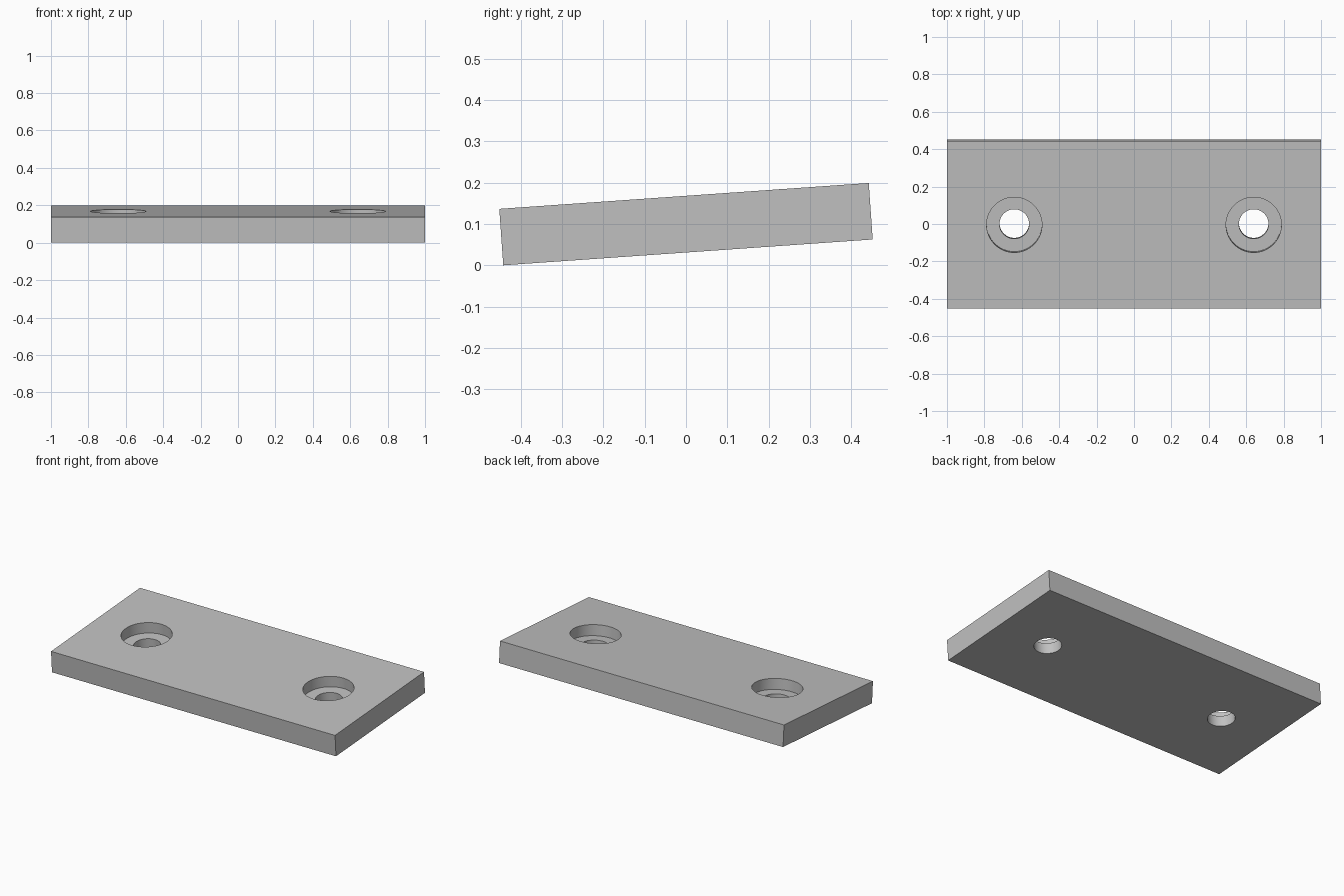
import bpy
import math
from mathutils import Matrix

default = bpy.data.objects.get("Cube")
if default:
    bpy.data.objects.remove(default, do_unlink=True)

LENGTH, DEPTH, THICK = 2.0, 0.897, 0.137
TILT = math.radians(4.0)
HOLE_X, HOLE_R, BORE_R = 0.64, 0.079, 0.148
BORE_DEPTH = THICK / 2

grey = bpy.data.materials.new("plain grey")
grey.use_nodes = True
colour = (0.53, 0.53, 0.53, 1.0)
grey.diffuse_color = colour
grey.node_tree.nodes["Principled BSDF"].inputs["Base Color"].default_value = colour

# Flat rectangular plate
bpy.ops.mesh.primitive_cube_add(size=1)
plate = bpy.context.object
plate.name = "mounting_plate"
plate.data.transform(Matrix.Diagonal((LENGTH, DEPTH, THICK, 1)))
plate.data.materials.append(grey)


def cut_cylinder(x, radius, bottom, top):
    """Cut a vertical cylinder out of the plate."""
    bpy.ops.mesh.primitive_cylinder_add(
        vertices=64, radius=radius, depth=top - bottom,
        location=(x, 0, (top + bottom) / 2))
    cutter = bpy.context.object
    cutter.name = "hole_cutter"
    cutter.hide_render = True
    cutter.data.materials.append(grey)
    mod = plate.modifiers.new("hole", 'BOOLEAN')
    mod.operation = 'DIFFERENCE'
    mod.solver = 'EXACT'
    mod.object = cutter
    bpy.ops.object.select_all(action='DESELECT')
    plate.select_set(True)
    bpy.context.view_layer.objects.active = plate
    bpy.ops.object.modifier_apply(modifier=mod.name)
    bpy.data.objects.remove(cutter, do_unlink=True)


# Two counterbored screw holes
for x in (-HOLE_X, HOLE_X):
    cut_cylinder(x, BORE_R, THICK / 2 - BORE_DEPTH, THICK)
    cut_cylinder(x, HOLE_R, -THICK, THICK)

bpy.ops.object.shade_smooth_by_angle(angle=math.radians(30))

# Tilt the plate up toward the back, with its lowest edge on the ground
plate.rotation_euler.x = TILT
plate.location.z = (DEPTH * math.sin(TILT) + THICK * math.cos(TILT)) / 2
